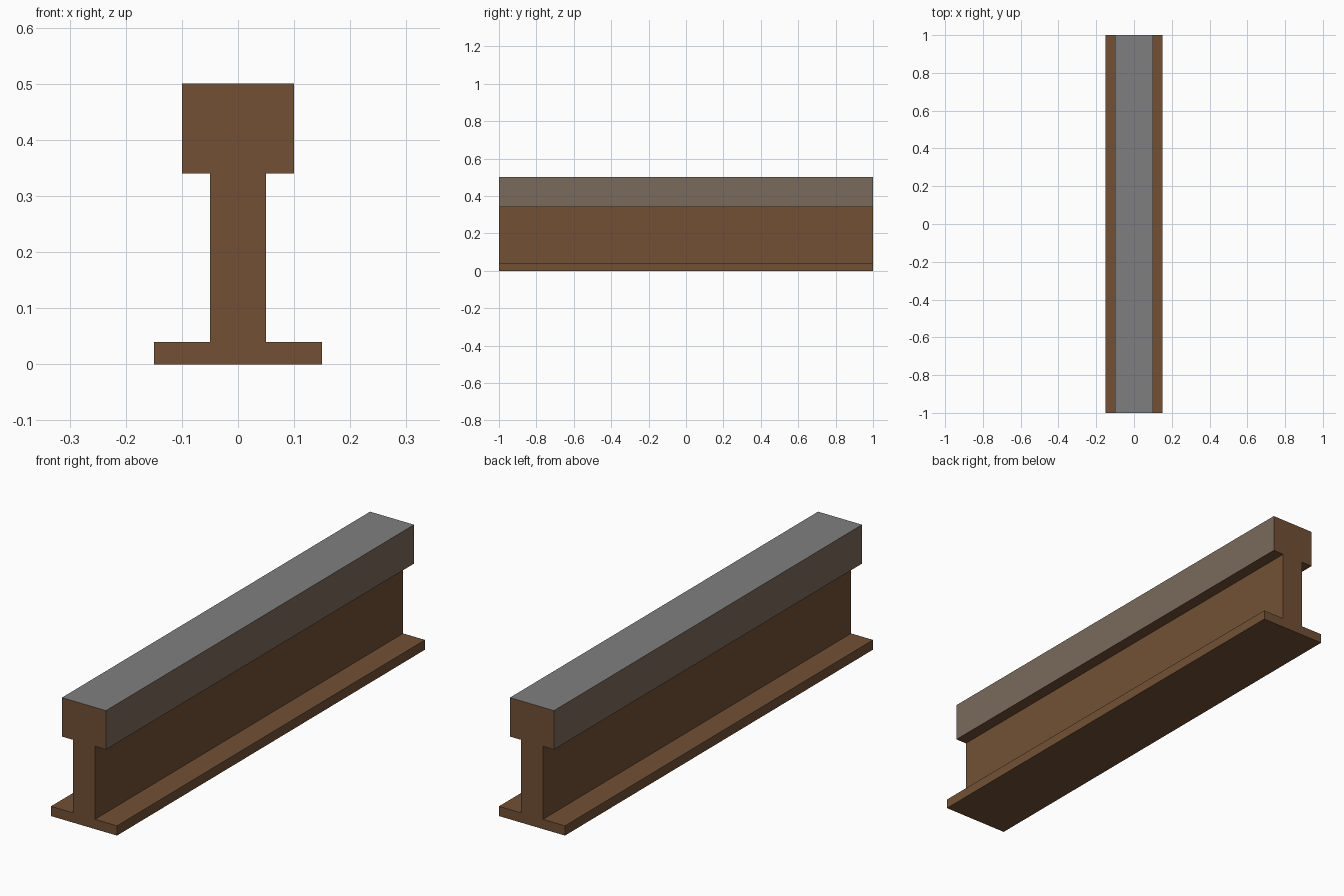
import bpy
import bmesh
from mathutils import Vector

cube = bpy.data.objects.get("Cube")
if cube:
    bpy.data.objects.remove(cube, do_unlink=True)


def to_linear(c):
    c /= 255
    return c / 12.92 if c <= 0.04045 else ((c + 0.055) / 1.055) ** 2.4


def make_material(name, rgb):
    mat = bpy.data.materials.new(name)
    mat.use_nodes = True
    colour = [to_linear(c) for c in rgb] + [1.0]
    mat.diffuse_color = colour
    bsdf = next(n for n in mat.node_tree.nodes if n.type == 'BSDF_PRINCIPLED')
    bsdf.inputs["Base Color"].default_value = colour
    bsdf.inputs["Roughness"].default_value = 0.8
    return mat


materials = [
    make_material("rust_brown", (114, 80, 53)),
    make_material("worn_steel", (127, 127, 127)),
    make_material("dusty_brown", (122, 106, 91)),
]

# Half cross-section (x, z): foot, web and head, mirrored to the other side
HALF = [(0.15, 0.0), (0.15, 0.04), (0.05, 0.04),
        (0.05, 0.34), (0.10, 0.34), (0.10, 0.50)]
HEAD_BASE = 0.34
LENGTH = 2.0
profile = HALF + [(-x, z) for x, z in reversed(HALF)]

# Extrude the cross-section along the rail
bm = bmesh.new()
end = bm.faces.new([bm.verts.new((x, -LENGTH / 2, z)) for x, z in profile])
extruded = bmesh.ops.extrude_face_region(bm, geom=[end], use_keep_orig=True)
moved = [v for v in extruded["geom"] if isinstance(v, bmesh.types.BMVert)]
bmesh.ops.translate(bm, verts=moved, vec=Vector((0, LENGTH, 0)))
bmesh.ops.recalc_face_normals(bm, faces=bm.faces)

# Steel running surface, dusty head sides, rusty everything else
for face in bm.faces:
    above = face.calc_center_median().z > HEAD_BASE + 0.01
    if above and face.normal.z > 0.9:
        face.material_index = 1
    elif above and abs(face.normal.x) > 0.9:
        face.material_index = 2

mesh = bpy.data.meshes.new("rail")
bm.to_mesh(mesh)
bm.free()
for mat in materials:
    mesh.materials.append(mat)
rail = bpy.data.objects.new("rail", mesh)
bpy.context.collection.objects.link(rail)
